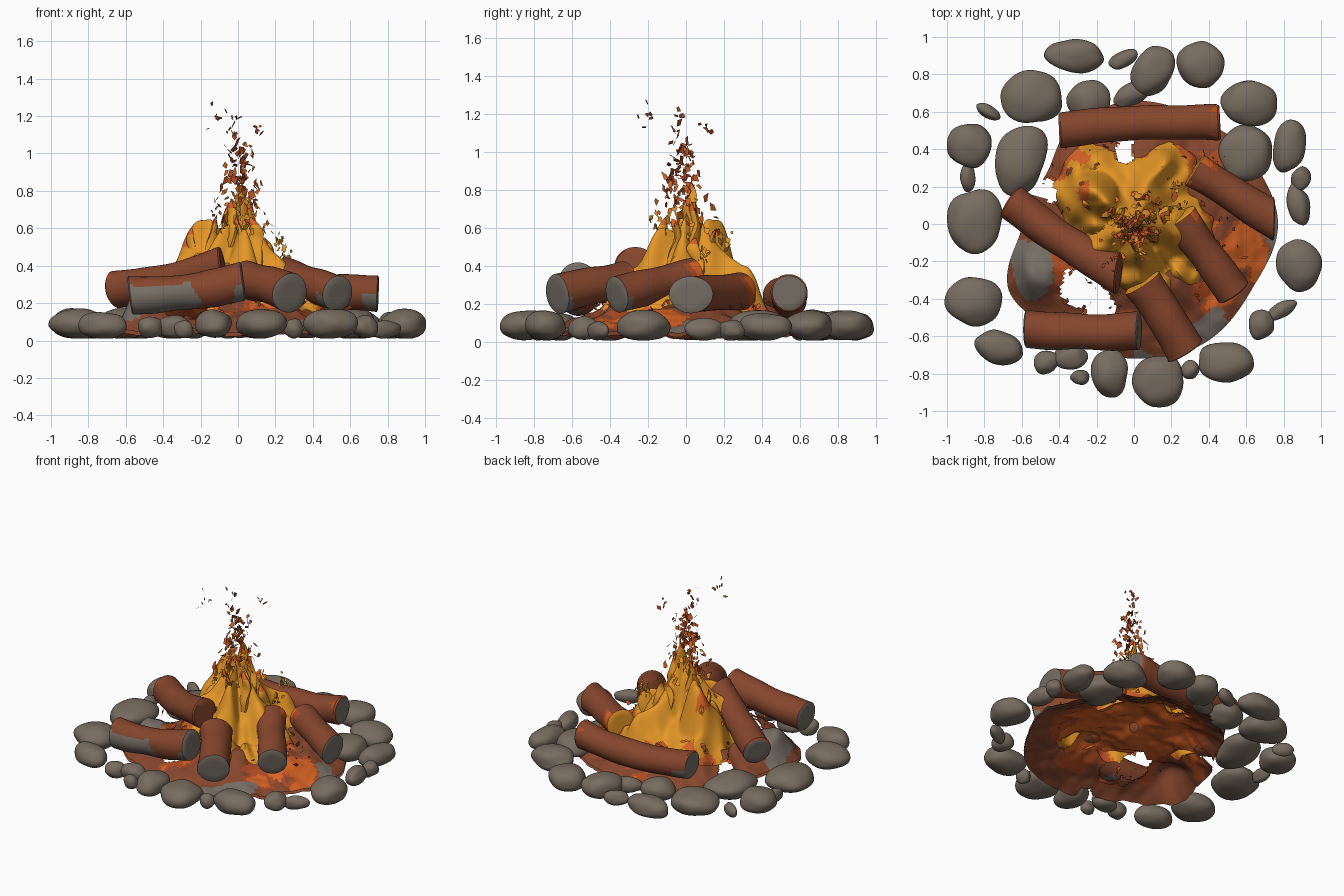
import bpy, bmesh, math, random
from mathutils import Vector, noise

random.seed(7)
cube = bpy.data.objects.get("Cube")
if cube:
    bpy.data.objects.remove(cube, do_unlink=True)


def material(name, rgb):
    m = bpy.data.materials.new(name)
    m.use_nodes = True
    m.diffuse_color = (*rgb, 1)
    bsdf = m.node_tree.nodes["Principled BSDF"]
    bsdf.inputs["Base Color"].default_value = (*rgb, 1)
    bsdf.inputs["Roughness"].default_value = 0.9
    return m


MATS = [material("bark_brown", (0.24, 0.062, 0.026)),
        material("stone_grey", (0.185, 0.15, 0.115)),
        material("ash_grey", (0.18, 0.155, 0.128)),
        material("flame_yellow", (0.78, 0.31, 0.02)),
        material("ember_orange", (0.68, 0.125, 0.018)),
        material("ember_red", (0.42, 0.07, 0.016))]
BARK, STONE, ASH, YELLOW, ORANGE, RED = range(len(MATS))


def nz(p, scale, seed=0.0):
    return noise.noise(Vector(p) * scale + Vector((seed, seed * 0.7, 3.1)))


def finish(name, bm, rule, smooth=True):
    """Turn a bmesh into an object and colour each face by a rule."""
    bm.normal_update()
    for f in bm.faces:
        f.material_index = rule(f)
        f.smooth = smooth
    me = bpy.data.meshes.new(name)
    bm.to_mesh(me)
    bm.free()
    for m in MATS:
        me.materials.append(m)
    ob = bpy.data.objects.new(name, me)
    bpy.context.collection.objects.link(ob)
    if smooth:
        bpy.ops.object.select_all(action="DESELECT")
        ob.select_set(True)
        bpy.context.view_layer.objects.active = ob
        bpy.ops.object.shade_smooth_by_angle(angle=math.radians(45))


def skin(rows, keep=lambda c: True, caps=False):
    """Join closed rings of points into a surface."""
    bm = bmesh.new()
    rings = [[bm.verts.new(p) for p in row] for row in rows]
    for a, b in zip(rings, rings[1:]):
        n = len(a)
        for i in range(n):
            quad = (a[i], a[(i + 1) % n], b[(i + 1) % n], b[i])
            if keep(sum((v.co for v in quad), Vector()) / 4):
                bm.faces.new(quad)
    if caps:
        bm.faces.new(rings[0][::-1])
        bm.faces.new(rings[-1])
    return bm


# Ring of stones: x, y, half width, half depth, turn in degrees
STONES = [
    (-.32, .90, .16, .09, -5), (.10, .82, .11, .14, -25), (-.06, .88, .08, .045, 25),
    (.00, .70, .12, .06, 30), (.36, .85, .12, .13, 30), (-.55, .68, .17, .14, 0),
    (-.24, .66, .12, .11, 0), (.62, .65, .15, .12, 0), (-.78, .60, .07, .035, -30),
    (-.88, .42, .12, .12, 0), (-.89, .25, .04, .08, 0), (-.61, .34, .14, .19, -15),
    (.83, .42, .09, .14, -10), (.60, .38, .14, .15, 0), (.88, .10, .06, .11, 10),
    (.89, .24, .05, .07, -20), (-.85, .02, .15, .17, 0), (.88, -.22, .12, .14, 10),
    (-.85, -.41, .15, .13, 0), (.68, -.54, .07, .08, 0), (.79, -.46, .09, .04, 30),
    (-.72, -.66, .13, .09, -20), (-.47, -.74, .07, .06, 30), (-.29, -.82, .05, .04, 0),
    (-.13, -.80, .10, .13, 0), (.13, -.84, .14, .14, 20), (.49, -.74, .15, .11, 0),
    (-.34, -.71, .09, .07, 0), (.30, -.78, .05, .05, 0)]
for k, (x, y, w, d, turn) in enumerate(STONES):
    bm = bmesh.new()
    bmesh.ops.create_icosphere(bm, subdivisions=4, radius=1)
    h = min(.078, .03 + .45 * min(w, d))
    a = math.radians(turn)
    for v in bm.verts:
        p = v.co * (1 + .17 * nz(v.co, 1.0, k * 2.3))
        # squared-off pebble outline
        p.z = math.copysign(abs(p.z) ** .9, p.z)
        px, py = p.x * w, p.y * d
        v.co = (x + px * math.cos(a) - py * math.sin(a),
                y + px * math.sin(a) + py * math.cos(a), max(.01, .012 + h + p.z * h))
    finish(f"stone_{k + 1}", bm, lambda f: STONE)


# Logs: bent tubes with cut ends; skew slants the far cut, glow heats the near end
def log(name, a, b, r, sag=0.0, glow=0.0, skew=0.0, ash_dir=None, far_end=ASH):
    a, b = Vector(a), Vector(b)
    axis = (b - a).normalized()
    side = axis.cross(Vector((0, 0, 1))).normalized()
    up = side.cross(axis)
    steps, sides = 44, 40
    stations = [(0, .55), (0, .9), (.012, 1)]
    stations += [(i / steps, 1) for i in range(1, steps)]
    stations += [(.988, 1), (1, .9), (1, .55)]
    rows = []
    for t, s in stations:
        bend = 4 * t * (1 - t)
        mid = a.lerp(b, t) - up * sag * bend + side * .6 * sag * bend
        row = []
        for i in range(sides):
            q = 2 * math.pi * i / sides
            d = side * math.cos(q) + up * math.sin(q)
            rr = r * s * (1 + .10 * nz(mid + d * r, 5, r) - .08 * bend)
            row.append(mid + d * rr + axis * (skew * t * rr * math.cos(q)))
        rows.append(row)
    cut = (axis - side * skew).normalized()

    def rule(f):
        c = f.calc_center_median()
        t = (c - a).dot(axis) / (b - a).length
        n = nz(c, 6)
        if t > .8 and f.normal.dot(cut) > .75:
            return far_end
        if f.normal.dot(axis) < -.75:
            return YELLOW if glow else ASH
        if ash_dir and t < .62 + .2 * n and f.normal.dot(ash_dir) > .45 + .5 * n:
            return ASH
        if t > .92 + .1 * n and f.normal.z < -.1:
            return far_end
        if t < glow + .15 * n and f.normal.z < .8:
            return ORANGE if t < glow - .1 + .15 * n else RED
        return BARK

    bm = skin(rows, caps=True)
    bmesh.ops.recalc_face_normals(bm, faces=bm.faces)
    finish(name, bm, rule)


log("back_log", (.46, .54, .26), (-.40, .50, .25), .098, .035)
log("front_log", (-.58, -.56, .24), (.03, -.57, .32), .105, .02,
    ash_dir=Vector((0, -.75, -.65)))
log("right_crossing_log", (-.66, .12, .27), (-.08, -.27, .40), .102, .02, skew=.5,
    far_end=BARK)
log("front_middle_log", (.04, -.31, .32), (.28, -.68, .25), .108, -.01, .1)
log("left_front_log", (.24, .04, .35), (.535, -.37, .25), .10, .0, .17)
log("left_back_log", (.32, .29, .27), (.75, .02, .25), .10, .0, .14, skew=.6)

# Outlines of bed and flame: one radius every thirty degrees
RIM = [.77, .72, .66, .66, .62, .54, .60, .76, .69, .72, .74, .72]
FLAME = [.42, .46, .50, .42, .50, .48, .42, .38, .37, .37, .52, .50]
HOLES = [(-.27, -.36, .13), (-.20, -.46, .09), (-.05, .39, .06), (-.47, .18, .06),
         (-.15, -.68, .05)]
TURN, N = 2 * math.pi, 180


def outline(table, q):
    u = q / TURN * len(table)
    i = int(u)
    s = (u - i) ** 2 * (3 - 2 * (u - i))
    return table[i % 12] + (table[(i + 1) % 12] - table[i % 12]) * s


def solid(c):
    return all(math.hypot(c.x - x, c.y - y) > r * (1 + .6 * nz(c, 12)) for x, y, r in HOLES)


def charred_mound(x, y):
    return math.exp(-(((x + .56) / .13) ** 2 + ((y + .28) / .17) ** 2))


# Ember bed: open, uneven skirt between stones and flame
def bed_rows(inner, thick):
    rows = []
    for j in range(37):
        row = []
        for i in range(N):
            q = TURN * i / N
            edge = outline(RIM, q)
            r = inner + (edge - inner) * j / 36
            t = max(0, (r - .31) / (edge - .31))
            p = Vector((r * math.cos(q), r * math.sin(q), 0))
            z = .22 - .17 * t ** 1.3 + .06 * nz(p, 4.5) * (1 - .5 * t) + .015 * nz(p, 14)
            z += .12 * charred_mound(p.x, p.y) * min(1, 4 * (1 - t))
            p.z = max(.015, z - thick)
            row.append(p)
        rows.append(row)
    return rows


def bed_rule(f):
    c = f.calc_center_median()
    r = math.hypot(c.x, c.y)
    hot = nz(c, 4, 5) + .5 * nz(c, 11) + .9 * (.44 - r)
    hot += .45 if c.x > .4 and abs(c.y + .15) < .16 else 0
    if math.hypot((c.x + .54) / .11, (c.y + .24) / .15) < 1 + .3 * nz(c, 9):
        return ASH
    if r > .62 and c.y < .1 and c.x > 0 and nz(c, 5, 2) > .08:
        return ASH
    return ORANGE if hot > .38 else RED if hot > .2 else BARK


def under_rule(f):
    c = f.calc_center_median()
    edge = math.hypot(c.x, c.y) + .2 * nz(c, 6)
    return BARK if edge > .52 else RED if edge > .42 else ORANGE


finish("ember_bed", skin(bed_rows(.31, 0)[::-1], solid), bed_rule)
finish("ember_bed_underside", skin(bed_rows(.03, .02), solid), under_rule)


# Flame: hollow creased mound with a side lobe and ragged holes
def flame_height(x, y):
    r = math.hypot(x, y)
    q = math.atan2(y, x)
    z = .20 + .47 * math.exp(-(r / .24) ** 1.5)
    lobe = .20 + .37 * math.exp(-(math.hypot(x + .20, y - .10) / .17) ** 4)
    z = max(z, lobe)
    z += .09 * nz((x, y, 0), 9) + .06 * math.cos(5 * q + .6) * min(1, r / .15)
    # deep fold facing front left
    fold = math.exp(-(abs(math.sin(q + .95)) * r / .03) ** 2)
    return z - (.08 * fold if x > 0 and y < 0 else 0)


rows = []
for j in range(44):
    t = 1 - j / 44
    row = []
    for i in range(N):
        q = TURN * i / N
        r = t * (outline(FLAME, q) + .04 * nz((math.cos(q), math.sin(q), 0), 4))
        x, y = r * math.cos(q), r * math.sin(q)
        drop = .10 * max(0, (t - .85) / .15)
        row.append((x, y, max(.12, flame_height(x, y) - drop)))
    rows.append(row)


def flame_rule(f):
    c = f.calc_center_median()
    edge = math.hypot(c.x, c.y) / outline(FLAME, math.atan2(c.y, c.x) % TURN)
    edge += .2 * nz(c, 8)
    if c.x < -.24 and c.z > .5:
        return ORANGE
    return RED if edge > 1.04 else ORANGE if edge > .95 else YELLOW


finish("flame_mound", skin(rows, lambda c: solid(c) and nz(c, 16, 9) < .52), flame_rule)


# Flame tongues: tapering, twisted, flattened spires on the crown
def tongue(k, x, y, base, tip, w):
    rows = []
    for j in range(13):
        t = j / 12
        z = base + (tip - base) * t
        s = w * (1 - t) ** .6 + .003
        cx = x + .05 * nz((x, y, z), 9, k) * t
        cy = y + .05 * nz((y, x, z), 9, k + 4) * t
        spin = k * 1.3 + 1.2 * t
        row = []
        for i in range(8):
            q = TURN * i / 8
            u, v = s * math.cos(q), .45 * s * math.sin(q) * random.uniform(1, 1.3)
            row.append((cx + u * math.cos(spin) - v * math.sin(spin),
                        cy + u * math.sin(spin) + v * math.cos(spin), z))
        rows.append(row)
    finish(f"flame_tongue_{k + 1}", skin(rows, caps=True),
           lambda f: ORANGE if f.calc_center_median().z > tip - .04 else YELLOW)


for k, spec in enumerate([
        (.03, .02, .45, .84, .08), (-.02, -.01, .5, .75, .08), (.06, .05, .45, .74, .07),
        (-.07, .04, .45, .73, .06), (.09, -.04, .4, .66, .07), (-.13, .06, .4, .67, .06),
        (-.25, .10, .4, .60, .05), (-.18, .16, .4, .61, .05), (.02, -.12, .4, .66, .06),
        (.05, .15, .35, .60, .07), (.15, .05, .35, .55, .07)]):
    tongue(k, *spec)


# Sparks: small flat shards thinning out as they rise
def shards(name, spots, rule):
    bm = bmesh.new()
    for spot, size in spots:
        d1 = Vector([random.uniform(-1, 1) for _ in range(3)]).normalized()
        d2 = d1.cross(Vector([random.uniform(-1, 1) for _ in range(3)])).normalized()
        pts = []
        for i in range(4):
            q = TURN * i / 4 + random.uniform(-.4, .4)
            p = (d1 * math.cos(q) * .75 + d2 * math.sin(q)) * size * random.uniform(.6, 1.1)
            pts.append(bm.verts.new(Vector(spot) + Vector((p.x, p.y, p.z * 1.4))))
        bm.faces.new(pts)
    finish(name, bm, rule, smooth=False)


rising = []
for _ in range(150):
    z = .58 + .48 * random.random() ** 1.15
    spread = .09 + .13 * max(0, 1 - (z - .55) / .4)
    q = random.uniform(0, TURN)
    r = spread * random.uniform(.15, 1)
    rising.append(((.01 + r * math.cos(q), -.01 + r * math.sin(q), z),
                   random.uniform(.014, .032)))
for cx, cy, cz, count in [(-.13, -.21, 1.19, 7), (-.02, -.03, 1.19, 6), (.11, .1, 1.13, 6),
                          (-.04, -.05, 1.1, 5), (.22, .2, .52, 12), (.25, .1, .45, 10),
                          (-.12, .05, .71, 8)]:
    for _ in range(count):
        rising.append(((cx + random.gauss(0, .018), cy + random.gauss(0, .018),
                        cz + random.gauss(0, .025)), random.uniform(.013, .024)))


def spark_rule(f):
    z = f.calc_center_median().z + random.uniform(-.15, .15)
    return YELLOW if z < .66 else ORANGE if z < .95 else RED if z < 1.25 else BARK


shards("rising_sparks", rising, spark_rule)

# Loose embers scattered around the log feet
loose = []
for _ in range(90):
    q, r = random.uniform(0, TURN), random.uniform(.35, .62)
    loose.append(((r * math.cos(q), r * math.sin(q), .24 - .25 * (r - .35)),
                  random.uniform(.01, .025)))
shards("loose_embers", loose, lambda f: random.choice((ORANGE, RED, BARK)))
